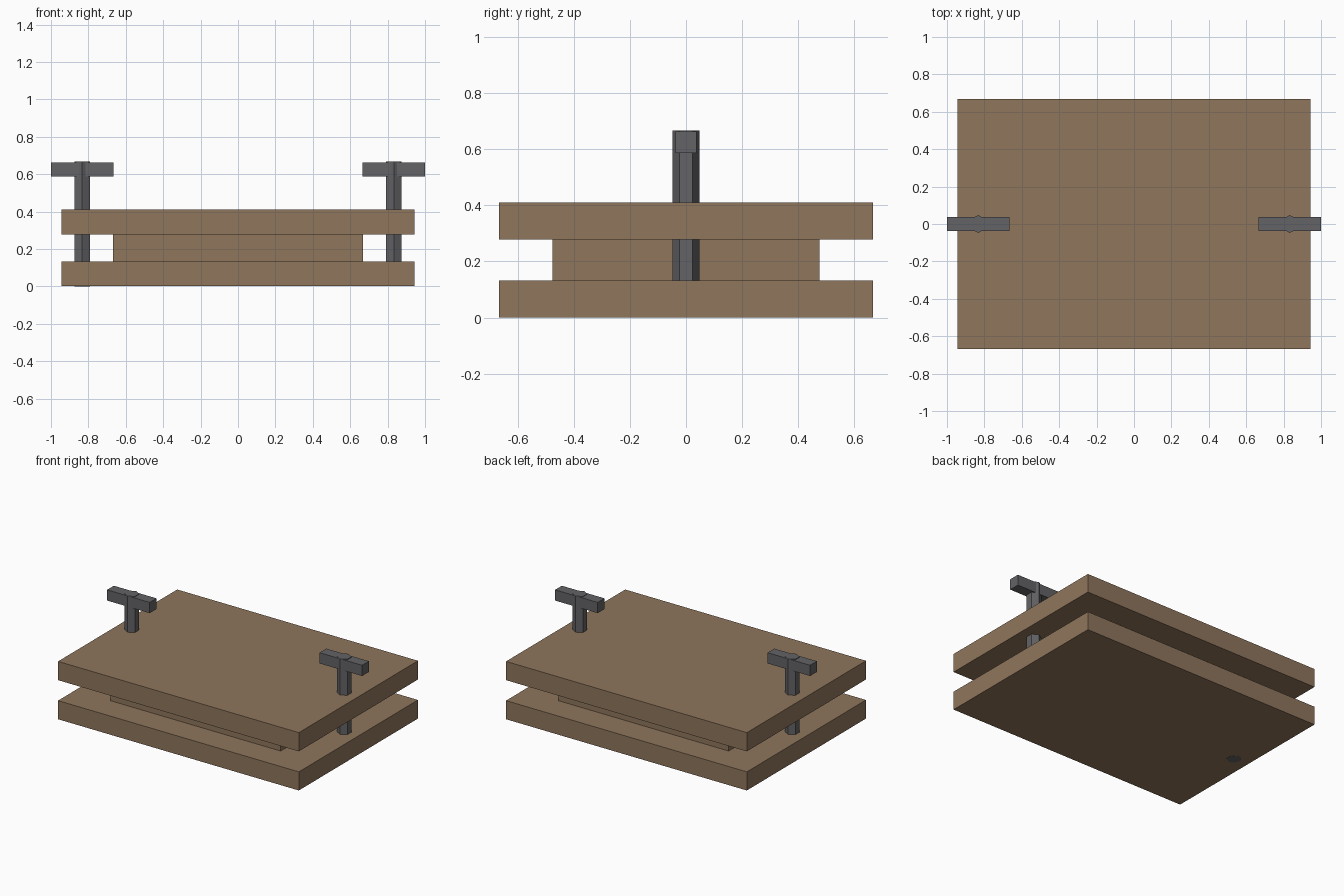
import bpy

default = bpy.data.objects.get("Cube")
if default:
    bpy.data.objects.remove(default, do_unlink=True)


def material(name, colour):
    mat = bpy.data.materials.new(name)
    mat.use_nodes = True
    mat.diffuse_color = colour
    mat.node_tree.nodes["Principled BSDF"].inputs["Base Color"].default_value = colour
    return mat


wood = material("brown wood", (0.275, 0.181, 0.107, 1))
metal = material("dark grey metal", (0.125, 0.125, 0.132, 1))


def finish(name, mat):
    obj = bpy.context.object
    obj.name = obj.data.name = name
    obj.data.materials.append(mat)
    return obj


def box(name, mat, x, half_x, half_y, bottom, top):
    bpy.ops.mesh.primitive_cube_add(size=2, location=(x, 0, (bottom + top) / 2))
    obj = finish(name, mat)
    obj.scale = (half_x, half_y, (top - bottom) / 2)
    bpy.ops.object.transform_apply(location=False, rotation=False, scale=True)
    return obj


# Two press boards with the pressed block between them
box("bottom_board", wood, 0, 0.944, 0.667, 0.001, 0.133)
box("middle_block", wood, 0, 0.667, 0.475, 0.133, 0.278)
box("top_board", wood, 0, 0.944, 0.667, 0.278, 0.411)

# Hexagonal screws with cross handles; the right one shows under the board
screw_top = 0.667
for side, x, bottom in (("left", 0.833, 0.002), ("right", -0.833, 0)):
    bpy.ops.mesh.primitive_cylinder_add(
        vertices=6, radius=0.048, depth=screw_top - bottom,
        location=(x, 0, (screw_top + bottom) / 2))
    finish(side + "_screw", metal)
    box(side + "_handle", metal, x, 0.167, 0.038, 0.587, 0.663)
